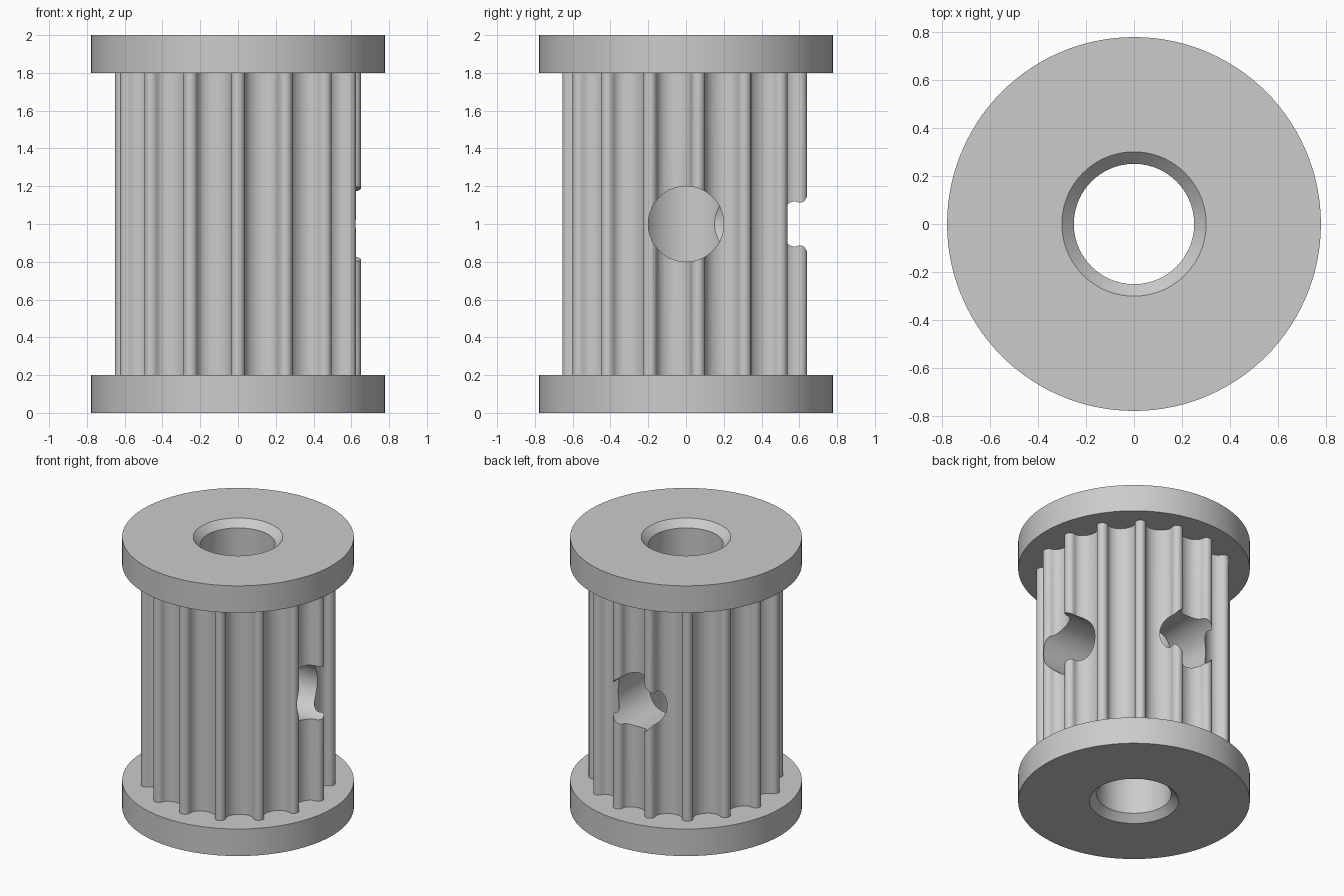
import bpy, bmesh
from math import sin, cos, pi, radians
from mathutils import Matrix, Vector

old = bpy.data.objects.get("Cube")
if old:
    bpy.data.objects.remove(old, do_unlink=True)

TEETH = 15
PITCH = 2 * pi / TEETH
BORE, CHAMFER = 0.25, 0.05
FLANGE_R, FLANGE_H, HEIGHT = 0.777, 0.2, 2.0
TIP_R, TIP_CENTRE = 0.037, 0.618
GROOVE_DEPTH = 0.07
HOLE_R = 0.2

grey = bpy.data.materials.new("plain grey")
grey.use_nodes = True
grey.diffuse_color = (0.6, 0.6, 0.6, 1)
grey.node_tree.nodes["Principled BSDF"].inputs["Base Color"].default_value = (0.6, 0.6, 0.6, 1)


def make_object(name, bm):
    bmesh.ops.recalc_face_normals(bm, faces=bm.faces)
    mesh = bpy.data.meshes.new(name)
    bm.to_mesh(mesh)
    bm.free()
    mesh.materials.append(grey)
    obj = bpy.data.objects.new(name, mesh)
    bpy.context.collection.objects.link(obj)
    return obj


def activate(obj):
    bpy.ops.object.select_all(action='DESELECT')
    obj.select_set(True)
    bpy.context.view_layer.objects.active = obj


def smooth(obj):
    activate(obj)
    bpy.ops.object.shade_smooth_by_angle(angle=radians(30))


def skin_loops(name, loops):
    """Join closed loops of points in a ring, making a tube-like solid."""
    bm = bmesh.new()
    rings = [[bm.verts.new(p) for p in loop] for loop in loops]
    for a, b in zip(rings, rings[1:] + rings[:1]):
        for i in range(len(a)):
            j = (i + 1) % len(a)
            bm.faces.new((a[i], a[j], b[j], b[i]))
    return make_object(name, bm)


def circle(radius, z, count, start=0.0):
    return [(radius * cos(start + 2 * pi * i / count),
             radius * sin(start + 2 * pi * i / count), z) for i in range(count)]


# Flanges: square outer rim, chamfered mouth of the bore
def flange(name, inner_z, outer_z):
    step = CHAMFER if inner_z > outer_z else -CHAMFER
    profile = [(BORE, inner_z), (FLANGE_R, inner_z), (FLANGE_R, outer_z),
               (BORE + CHAMFER, outer_z), (BORE, outer_z + step)]
    smooth(skin_loops(name, [circle(r, z, 120) for r, z in profile]))


flange("lower_flange", FLANGE_H, 0)
flange("upper_flange", HEIGHT - FLANGE_H, HEIGHT)


# Toothed barrel: rounded tips with elliptical grooves between them
def tooth_outline():
    tip = [Vector((TIP_CENTRE + TIP_R * cos(t), TIP_R * sin(t), 0))
           for t in (-pi / 2 + pi * k / 8 for k in range(9))]
    half = Matrix.Rotation(PITCH / 2, 3, 'Z')
    edge = half.inverted() @ tip[-1]
    groove = [half @ Vector((edge.x - GROOVE_DEPTH * sin(u), edge.y * cos(u), 0))
              for u in (pi * k / 14 for k in range(1, 14))]
    return tip + groove


outline = []
for i in range(TEETH):
    turn = Matrix.Rotation(-pi / 2 + i * PITCH, 3, 'Z')
    outline += [turn @ p for p in tooth_outline()]


def outline_at(z):
    return [(p.x, p.y, z) for p in outline]


low, high = FLANGE_H, HEIGHT - FLANGE_H
start = -pi / 2 - TIP_R / TIP_CENTRE
count = len(outline)
barrel = skin_loops("toothed_barrel", [
    outline_at(low), outline_at(high),
    circle(BORE, high, count, start), circle(BORE, low, count, start)])

# Set screw holes: one to the +x side, one to the back
for axis, angle in (("side", 0), ("back", pi / 2)):
    bm = bmesh.new()
    bmesh.ops.create_cone(bm, cap_ends=True, segments=72, radius1=HOLE_R, radius2=HOLE_R, depth=1)
    place = (Matrix.Translation((0, 0, HEIGHT / 2)) @ Matrix.Rotation(angle, 4, 'Z')
             @ Matrix.Translation((0.5, 0, 0)) @ Matrix.Rotation(pi / 2, 4, 'Y'))
    bmesh.ops.transform(bm, matrix=place, verts=bm.verts)
    cutter = make_object(axis + "_hole_cutter", bm)
    cutter.hide_render = True
    activate(barrel)
    cut = barrel.modifiers.new(axis + "_hole", 'BOOLEAN')
    cut.operation = 'DIFFERENCE'
    cut.solver = 'EXACT'
    cut.object = cutter
    bpy.ops.object.modifier_apply(modifier=cut.name)
    bpy.data.objects.remove(cutter, do_unlink=True)

smooth(barrel)
